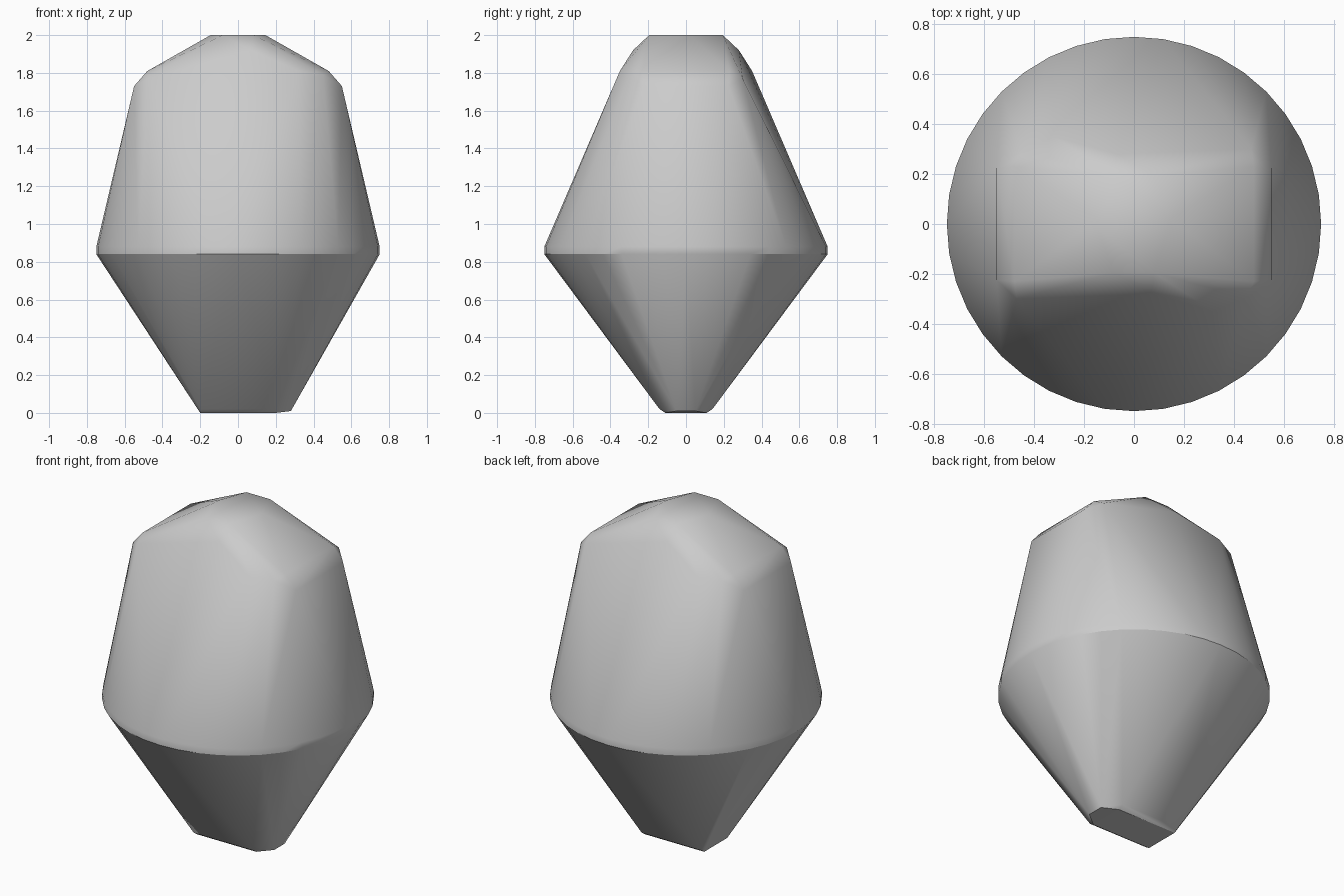
import bpy, bmesh
from math import cos, sin, tau, radians

cube = bpy.data.objects.get("Cube")
if cube:
    bpy.data.objects.remove(cube, do_unlink=True)

grey = bpy.data.materials.new("stone grey")
grey.use_nodes = True
colour = (0.6, 0.6, 0.6, 1)
grey.diffuse_color = colour
grey.node_tree.nodes["Principled BSDF"].inputs["Base Color"].default_value = colour


def ring(radius, z, count=40):
    """Round girdle around the middle."""
    return [(radius * cos(tau * i / count), radius * sin(tau * i / count), z)
            for i in range(count)]


def half_turn(points):
    """Repeat points turned 180 degrees about the vertical axis."""
    return points + [(-x, -y, z) for x, y, z in points]


def both_sides(points):
    """Repeat points mirrored front to back."""
    return points + [(x, -y, z) for x, y, z in points]


# Round girdle at the widest part
points = ring(0.75, 0.84) + ring(0.75, 0.88)

# Narrow foot with a blunt nose on one side
points += both_sides([(-0.2, 0.11, 0), (0.2, 0.11, 0),
                      (-0.2, 0.14, 0.02), (0.2, 0.14, 0.02),
                      (0.28, 0.05, 0.01)])

# Shoulders: chamfered ends, then front and back corners
points += half_turn(both_sides([(0.55, 0.225, 1.73), (0.48, 0.23, 1.81)]))
points += half_turn([(-0.47, -0.3, 1.77), (0.45, -0.295, 1.79),
                     (0.32, -0.35, 1.81), (0.07, -0.28, 1.92)])

# Small flat crown
points += half_turn(both_sides([(0.08, 0.195, 2), (0.145, 0.02, 2)]))

# Skin the points as one faceted stone
bm = bmesh.new()
for p in points:
    bm.verts.new(p)
hull = bmesh.ops.convex_hull(bm, input=bm.verts[:])
spare = {g for g in hull["geom_interior"] + hull["geom_unused"]
         if isinstance(g, bmesh.types.BMVert)}
bmesh.ops.delete(bm, geom=list(spare), context="VERTS")
bmesh.ops.dissolve_limit(bm, angle_limit=radians(0.5), verts=bm.verts[:],
                         edges=bm.edges[:])
bmesh.ops.recalc_face_normals(bm, faces=bm.faces[:])
mesh = bpy.data.meshes.new("faceted_stone")
bm.to_mesh(mesh)
bm.free()

stone = bpy.data.objects.new("faceted_stone", mesh)
bpy.context.collection.objects.link(stone)
mesh.materials.append(grey)
bpy.ops.object.select_all(action="DESELECT")
stone.select_set(True)
bpy.context.view_layer.objects.active = stone
bpy.ops.object.shade_smooth_by_angle(angle=radians(30))
